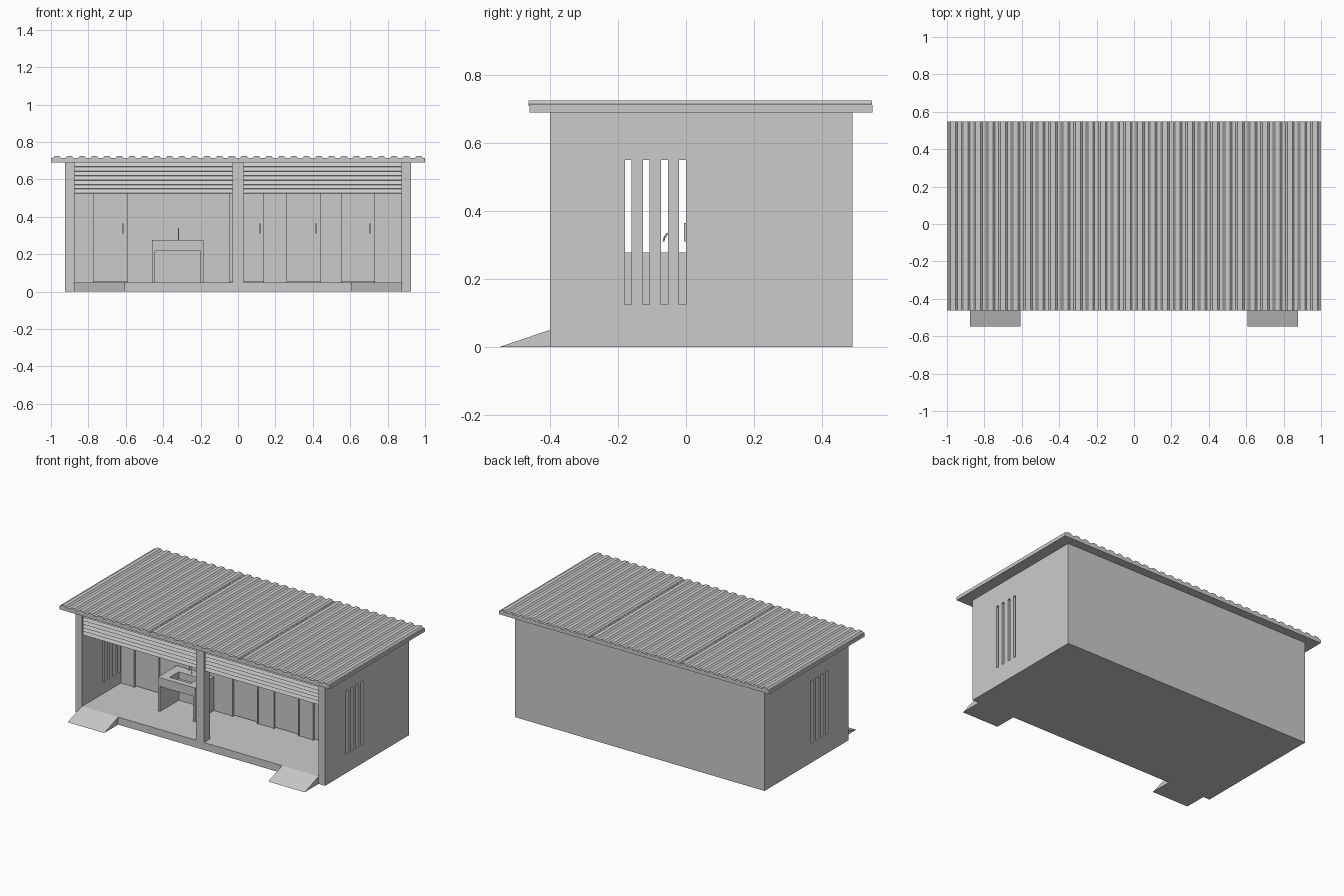
import bpy, bmesh
from math import radians
from mathutils import Matrix

if "Cube" in bpy.data.objects:
    bpy.data.objects.remove(bpy.data.objects["Cube"])


def finish(name, bm):
    bmesh.ops.recalc_face_normals(bm, faces=bm.faces)
    me = bpy.data.meshes.new(name)
    bm.to_mesh(me)
    bm.free()
    ob = bpy.data.objects.new(name, me)
    bpy.context.scene.collection.objects.link(ob)
    return ob


def boxes(name, spans, tilt=0):
    """One object from boxes given as (x0, x1, y0, y1, z0, z1)."""
    bm = bmesh.new()
    for x0, x1, y0, y1, z0, z1 in spans:
        m = (Matrix.Translation(((x0 + x1) / 2, (y0 + y1) / 2, (z0 + z1) / 2))
             @ Matrix.Rotation(tilt, 4, 'X')
             @ Matrix.Diagonal((x1 - x0, y1 - y0, z1 - z0, 1)))
        bmesh.ops.create_cube(bm, size=1, matrix=m)
    return finish(name, bm)


def prism(name, pts, offset):
    """Extrude a 3D outline along an offset."""
    bm = bmesh.new()
    face = bm.faces.new([bm.verts.new(p) for p in pts])
    ext = bmesh.ops.extrude_face_region(bm, geom=[face], use_keep_orig=True)
    vs = [v for v in ext['geom'] if isinstance(v, bmesh.types.BMVert)]
    bmesh.ops.translate(bm, verts=vs, vec=offset)
    return finish(name, bm)


def cut(ob, cutter):
    cutter.hide_render = True
    cutter.display_type = 'WIRE'
    m = ob.modifiers.new("cut", 'BOOLEAN')
    m.operation, m.solver, m.object = 'DIFFERENCE', 'EXACT', cutter


def tube(name, pts, r):
    cu = bpy.data.curves.new(name, 'CURVE')
    cu.dimensions, cu.bevel_depth = '3D', r
    cu.bevel_resolution, cu.use_fill_caps = 2, True
    s = cu.splines.new('POLY')
    s.points.add(len(pts) - 1)
    for p, co in zip(s.points, pts):
        p.co = (*co, 1)
    ob = bpy.data.objects.new(name, cu)
    bpy.context.scene.collection.objects.link(ob)


WALL_Y = 0.01   # front face of the partition wall
FLOOR = 0.05

# Outer shell: two side walls and the back wall, with ventilation slots
shell = prism("outer_walls", [(x, y, 0) for x, y in [
    (-.925, -.4), (-.875, -.4), (-.875, .44), (.875, .44),
    (.875, -.4), (.925, -.4), (.925, .49), (-.925, .49)]], (0, 0, .69))
cut(shell, boxes("slot_cutter", [(-1.1, 1.1, y, y + .02, .125, .55)
                                 for y in (-.18, -.127, -.073, -.02)]))

# Floor and partition wall
boxes("floor_slab", [(-.875, .875, -.4, .44, 0, FLOOR)])
boxes("centre_post", [(-.03, .03, -.4, -.34, FLOOR, .69)])
partition = boxes("partition_wall", [(-.875, .875, WALL_Y, WALL_Y + .04, FLOOR, .69)])

# Doors set into the partition, each with a frame and a handle
doors = [(-.78, -.585, -.615), (-.05, .145, .115), (.255, .45, .417), (.545, .737, .708)]
cut(partition, boxes("door_cutter", [(a, b, -.1, .2, .04, .56) for a, b, h in doors]))
for i, (a, b, h) in enumerate(doors, 1):
    boxes(f"door_{i}", [(a + .008, b - .008, WALL_Y + .008, WALL_Y + .03, FLOOR + .005, .552)])
    boxes(f"door_frame_{i}", [(a, a + .008, WALL_Y - .006, WALL_Y + .04, FLOOR, .56),
                              (b - .008, b, WALL_Y - .006, WALL_Y + .04, FLOOR, .56),
                              (a + .008, b - .008, WALL_Y - .006, WALL_Y + .04, .552, .56)])
    boxes(f"door_handle_{i}", [(h - .004, h + .004, -.006, .001, .31, .365),
                               (h - .003, h + .003, .001, WALL_Y + .01, .318, .326),
                               (h - .003, h + .003, .001, WALL_Y + .01, .349, .357)])

# Louvres under the roof, either side of the post
n, z0, z1 = 7, .525, .69
step = (z1 - z0) / n
for side, a, b in (("left", -.875, -.03), ("right", .03, .875)):
    boxes(f"louvres_{side}", [(a, b, -.388, -.382, z0 + i * step - .001, z0 + (i + 1) * step + .001)
                              for i in range(n)], tilt=radians(-25))

# Wash basin: a slab on side panels with a sunken bowl
sink = prism("wash_basin", [(x, -.19, z) for x, z in [
    (-.46, FLOOR), (-.445, FLOOR), (-.445, .218), (-.2, .218),
    (-.2, FLOOR), (-.185, FLOOR), (-.185, .277), (-.46, .277)]], (0, .2, 0))
cut(sink, boxes("bowl_cutter", [(-.4, -.245, -.15, -.055, .23, .4)]))
tube("faucet", [(-.318, y, z) for y, z in [
    (-.035, .275), (-.035, .32), (-.039, .331), (-.047, .336),
    (-.056, .332), (-.063, .323), (-.066, .31)]], .0025)

# Entry ramps
for side, a in (("left", -.877), ("right", .607)):
    prism(f"ramp_{side}", [(a, -.548, 0), (a, -.4, 0), (a, -.4, FLOOR)], (.27, 0, 0))

# Roof: flat board and three trapezoid-ribbed sheets
boxes("roof_board", [(-1, 1, -.46, .548, .69, .712)])
W = 2 / 3
pitch = W / 10
for k in range(3):
    x = -1 + k * W
    prof = []
    for i in range(10):
        prof += [(x + (i + f) * pitch, z) for f, z in
                 ((.15, .714), (.3, .724), (.7, .724), (.85, .714))]
    prof = [(x + .001, .714)] + prof + [(x + W - .001, .714), (x + W - .001, .709), (x + .001, .709)]
    prism(f"roof_sheet_{k + 1}", [(px, -.463, pz) for px, pz in prof], (0, 1.01, 0))
